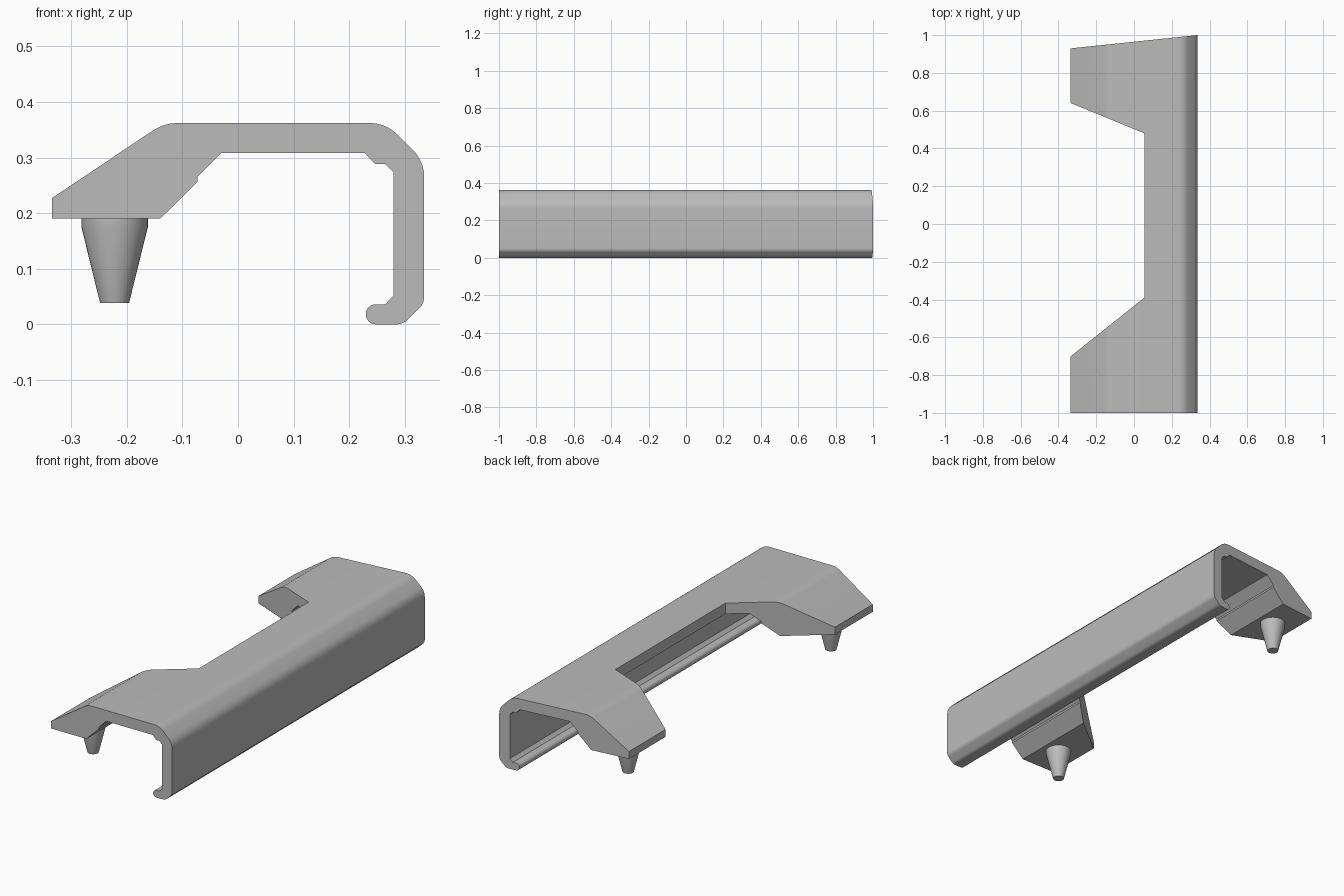
import bpy, bmesh
from math import cos, sin, pi, tan
from mathutils import Vector

cube = bpy.data.objects.get("Cube")
if cube:
    bpy.data.objects.remove(cube, do_unlink=True)

# Single plain grey material
grey = bpy.data.materials.new("plain_grey")
grey.use_nodes = True
colour = (0.5, 0.5, 0.5, 1)
grey.diffuse_color = colour
grey.node_tree.nodes["Principled BSDF"].inputs["Base Color"].default_value = colour


def fillet(corners, steps=8):
    """Round each (x, y, radius) corner of a closed polygon."""
    out = []
    for i, (x, y, r) in enumerate(corners):
        p = Vector((x, y))
        if not r:
            out.append(p)
            continue
        a = (Vector(corners[i - 1][:2]) - p).normalized()
        b = (Vector(corners[(i + 1) % len(corners)][:2]) - p).normalized()
        half = a.angle(b) / 2
        centre = p + (a + b).normalized() * (r / sin(half))
        start = p + a * (r / tan(half)) - centre
        end = p + b * (r / tan(half)) - centre
        sweep = pi - 2 * half
        for s in range(steps + 1):
            t = s / steps
            out.append(centre + (start * sin((1 - t) * sweep) + end * sin(t * sweep)) / sin(sweep))
    return out


def make_object(name, bm):
    bmesh.ops.recalc_face_normals(bm, faces=bm.faces)
    mesh = bpy.data.meshes.new(name)
    bm.to_mesh(mesh)
    bm.free()
    mesh.materials.append(grey)
    obj = bpy.data.objects.new(name, mesh)
    bpy.context.collection.objects.link(obj)
    return obj


def prism(name, points, direction):
    bm = bmesh.new()
    face = bm.faces.new([bm.verts.new(p) for p in points])
    extruded = bmesh.ops.extrude_face_region(bm, geom=[face])["geom"]
    bmesh.ops.translate(bm, vec=direction,
                        verts=[g for g in extruded if isinstance(g, bmesh.types.BMVert)])
    return make_object(name, bm)


def activate(obj):
    bpy.ops.object.select_all(action='DESELECT')
    obj.select_set(True)
    bpy.context.view_layer.objects.active = obj


# Clip cross-section: sloping foot, top plate, side wall and rolled lip
section = fillet([
    (-.335, .19, 0), (-.335, .227, 0), (-.133, .362, .08),
    (.266, .362, .068), (.335, .293, .068),
    (.335, .038, .03), (.297, 0, .03),
    (.23, 0, .0179), (.23, .036, .0179), (.265, .036, 0),
    (.28, .052, 0), (.28, .273, 0), (.265, .288, 0), (.247, .288, 0),
    (.228, .308, 0), (-.03, .308, 0), (-.073, .265, 0), (-.073, .256, 0),
    (-.14, .19, 0)])
body = prism("clip_body", [(p.x, -1, p.y) for p in section], (0, 2.1, 0))

# Plan outline trims the slanted end and the gap between the two feet
outline = [(-.4, .923), (.335, 1), (.4, 1.007), (.4, -1.1), (-.4, -1.1),
           (-.4, -.752), (.055, -.39), (.055, .48), (-.4, .667)]
cutter = prism("plan_cutter", [(x, y, -.1) for x, y in outline], (0, 0, .6))
cutter.hide_render = True
trim = body.modifiers.new("plan_trim", 'BOOLEAN')
trim.operation = 'INTERSECT'
trim.solver = 'EXACT'
trim.object = cutter
activate(body)
bpy.ops.object.modifier_apply(modifier=trim.name)
bpy.data.objects.remove(cutter, do_unlink=True)
bpy.ops.object.shade_smooth_by_angle(angle=.26)


# Tapered pegs under the feet
def peg(name, y, sides=40):
    bm = bmesh.new()
    rings = []
    for r, z in ((.06, .19), (.06, .176), (.026, .038)):
        rings.append([bm.verts.new((-.222 + r * cos(2 * pi * i / sides),
                                    y + r * sin(2 * pi * i / sides), z))
                      for i in range(sides)])
    for upper, lower in zip(rings, rings[1:]):
        for i in range(sides):
            j = (i + 1) % sides
            bm.faces.new((upper[i], upper[j], lower[j], lower[i]))
    bm.faces.new(rings[0])
    bm.faces.new(rings[-1])
    activate(make_object(name, bm))
    bpy.ops.object.shade_smooth_by_angle(angle=.5)


peg("back_peg", .775)
peg("front_peg", -.83)
